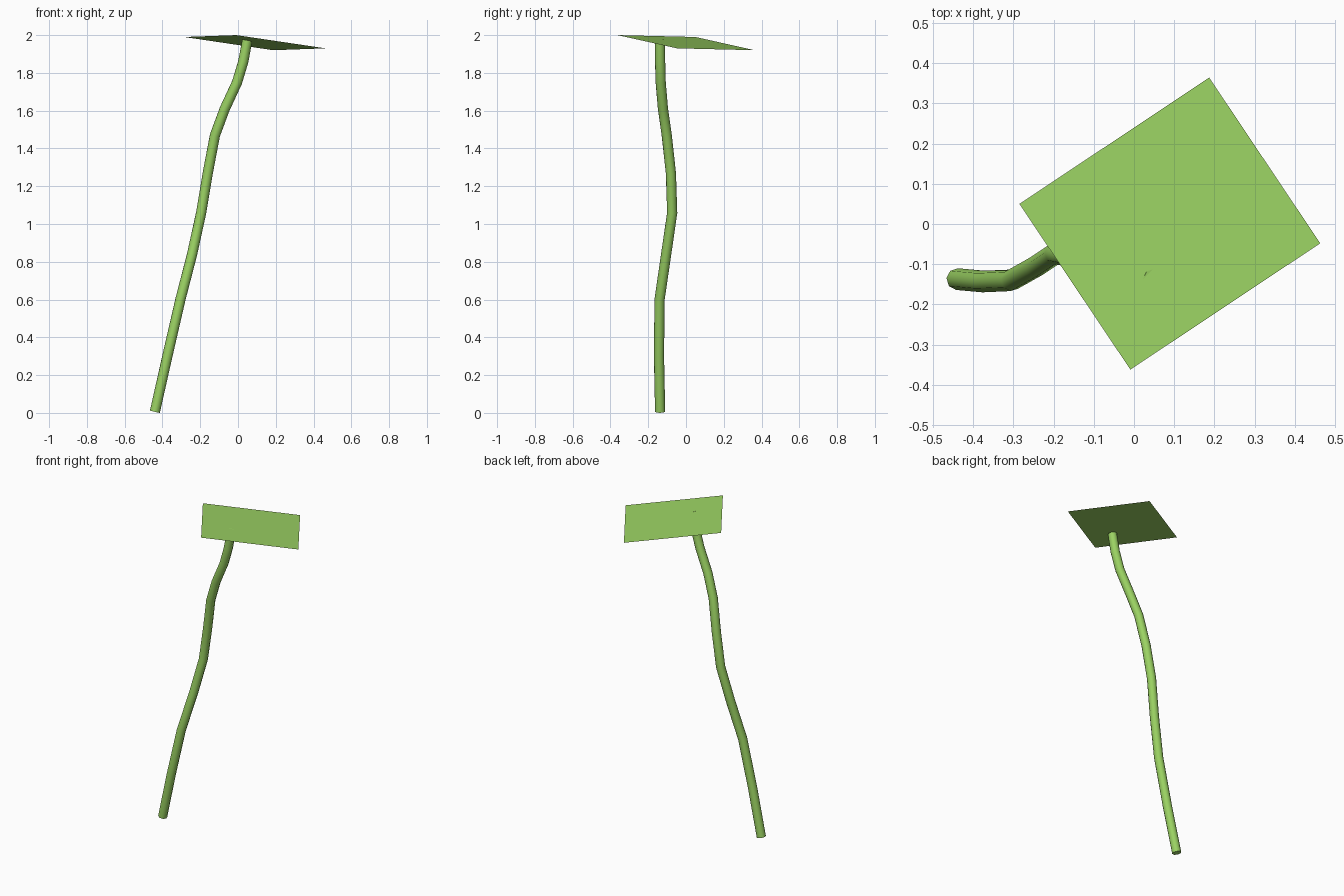
import bpy
from math import radians
from mathutils import Vector

cube = bpy.data.objects.get("Cube")
if cube:
    bpy.data.objects.remove(cube, do_unlink=True)

# One shared leaf green
green = bpy.data.materials.new("leaf_green")
green.use_nodes = True
colour = (0.33, 0.65, 0.125, 1)
green.diffuse_color = colour
green.node_tree.nodes["Principled BSDF"].inputs["Base Color"].default_value = colour


def add_object(name, data):
    obj = bpy.data.objects.new(name, data)
    bpy.context.collection.objects.link(obj)
    data.materials.append(green)
    return obj


# Stem: a round tube swept along a gently wandering path
path = [
    (-0.44, -0.137, 0.006), (-0.374, -0.143, 0.3), (-0.305, -0.14, 0.6),
    (-0.243, -0.105, 0.84), (-0.195, -0.073, 1.06), (-0.16, -0.08, 1.27),
    (-0.122, -0.102, 1.47), (-0.07, -0.122, 1.61), (-0.005, -0.134, 1.75),
    (0.028, -0.137, 1.86), (0.049, -0.138, 1.973),
]
curve = bpy.data.curves.new("stem", "CURVE")
curve.dimensions = "3D"
curve.bevel_depth = 0.027
curve.bevel_resolution = 2
curve.use_fill_caps = True
spline = curve.splines.new("POLY")
spline.points.add(len(path) - 1)
for point, co in zip(spline.points, path):
    point.co = (*co, 1)
stem = add_object("stem", curve)

bpy.ops.object.select_all(action="DESELECT")
stem.select_set(True)
bpy.context.view_layer.objects.active = stem
bpy.ops.object.convert(target="MESH")
bpy.ops.object.shade_smooth_by_angle(angle=radians(50))

# Leaf: a single tilted rectangular sheet resting on the stem tip
centre = Vector((0.089, 0.001, 1.96))
long_half = Vector((0.236, 0.157, -0.035))
short_half = Vector((0.138, -0.206, 0.005))
corners = [centre + a * long_half + b * short_half
           for a, b in ((-1, -1), (-1, 1), (1, 1), (1, -1))]
sheet = bpy.data.meshes.new("leaf")
sheet.from_pydata(corners, [], [(0, 1, 2, 3)])
add_object("leaf", sheet)
